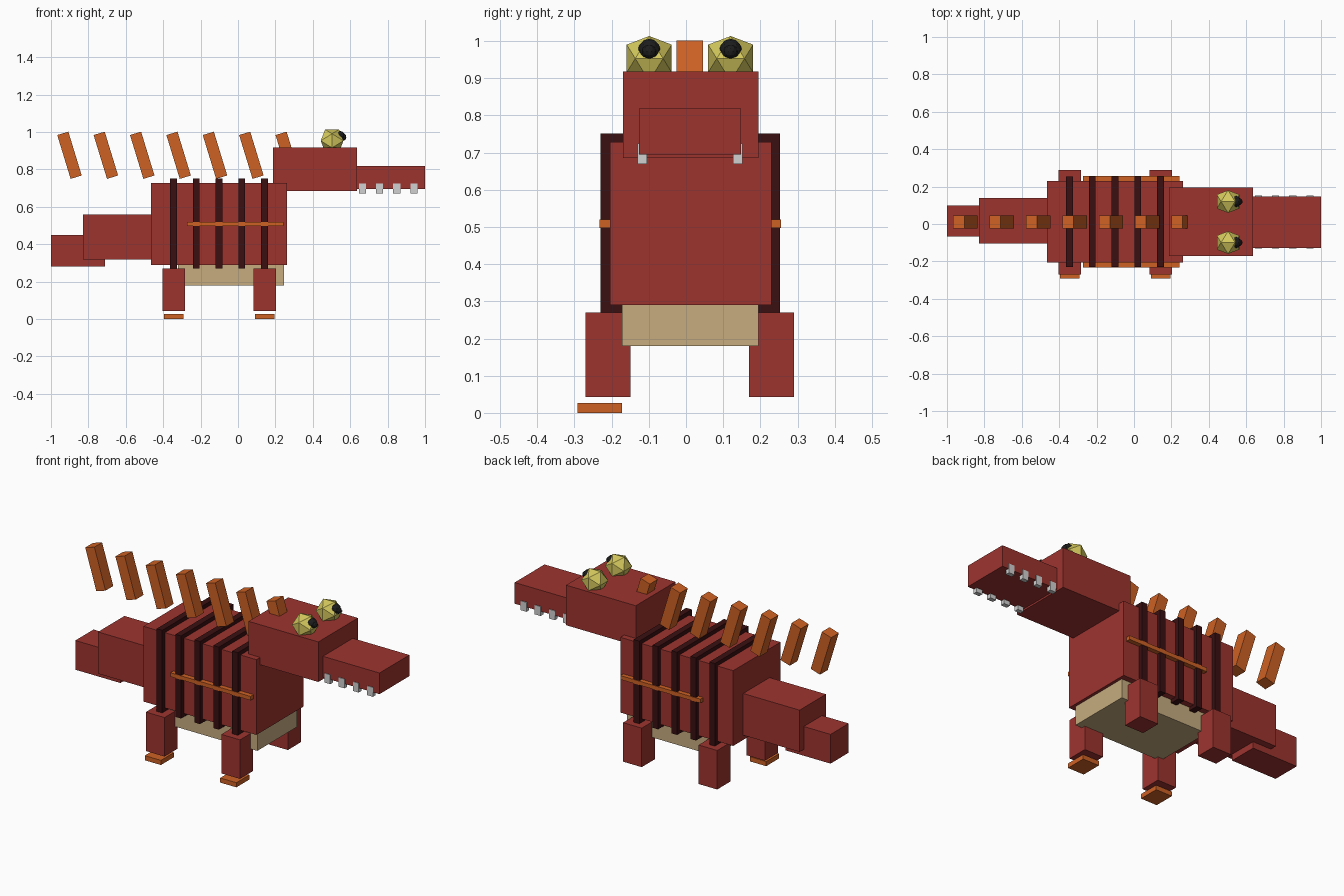
import bpy
import bmesh
from math import radians
from mathutils import Matrix

cube = bpy.data.objects.get("Cube")
if cube:
    bpy.data.objects.remove(cube, do_unlink=True)


def material(name, r, g, b):
    m = bpy.data.materials.new(name)
    m.use_nodes = True
    m.diffuse_color = (r, g, b, 1)
    m.node_tree.nodes["Principled BSDF"].inputs["Base Color"].default_value = (r, g, b, 1)
    return m


RED = material("brick red", 0.34, 0.034, 0.028)
DARK = material("dark maroon", 0.042, 0.005, 0.006)
ORANGE = material("burnt orange", 0.62, 0.12, 0.018)
TAN = material("sand", 0.57, 0.413, 0.216)
YELLOW = material("eye yellow", 0.66, 0.58, 0.11)
BLACK = material("pupil black", 0.012, 0.012, 0.012)
WHITE = material("tooth white", 0.64, 0.64, 0.64)


def add_object(name, bm, mat):
    mesh = bpy.data.meshes.new(name)
    bm.to_mesh(mesh)
    bm.free()
    mesh.materials.append(mat)
    obj = bpy.data.objects.new(name, mesh)
    bpy.context.collection.objects.link(obj)
    return obj


def box(name, mat, xs, ys, zs, tilt=0):
    """Box spanning three ranges, optionally tilted about y."""
    size = [b - a for a, b in (xs, ys, zs)]
    centre = [(a + b) / 2 for a, b in (xs, ys, zs)]
    bm = bmesh.new()
    bmesh.ops.create_cube(bm, size=1, matrix=Matrix.Diagonal((*size, 1)))
    obj = add_object(name, bm, mat)
    obj.location = centre
    obj.rotation_euler.y = radians(tilt)
    return obj


def eyeball(name, mat, radius, centre):
    """Twenty-sided ball with its edges lined up to the axes."""
    phi = (1 + 5 ** 0.5) / 2
    s = radius / (1 + phi * phi) ** 0.5
    bm = bmesh.new()
    for a in (-s, s):
        for b in (-s * phi, s * phi):
            for co in ((a, 0, b), (0, b, a), (b, a, 0)):
                bm.verts.new(co)
    bmesh.ops.convex_hull(bm, input=bm.verts[:])
    bmesh.ops.recalc_face_normals(bm, faces=bm.faces[:])
    add_object(name, bm, mat).location = centre


def ball(name, mat, radius, centre):
    bm = bmesh.new()
    bmesh.ops.create_icosphere(bm, subdivisions=2, radius=radius)
    add_object(name, bm, mat).location = centre


# Trunk, head and tail
box("body", RED, (-0.465, 0.262), (-0.205, 0.23), (0.29, 0.728))
box("belly", TAN, (-0.32, 0.245), (-0.172, 0.195), (0.18, 0.30))
box("head", RED, (0.187, 0.636), (-0.17, 0.195), (0.685, 0.918))
box("snout", RED, (0.62, 1.0), (-0.127, 0.148), (0.695, 0.818))
box("tail_base", RED, (-0.828, -0.45), (-0.105, 0.138), (0.317, 0.56))
box("tail_tip", RED, (-1.0, -0.71), (-0.068, 0.099), (0.28, 0.45))

# Bands around the body
for i in range(5):
    x = -0.345 + i * 0.1217
    box(f"rib_{i + 1}", DARK, (x - 0.018, x + 0.018), (-0.23, 0.253), (0.27, 0.751))

# Side strips
for side, ys in (("right", (-0.233, -0.2)), ("left", (0.225, 0.256))):
    box(f"side_strip_{side}", ORANGE, (-0.272, 0.244), ys, (0.497, 0.52))

# Legs, with foot plates on the right side only
for end, x in (("back", -0.344), ("front", 0.142)):
    for side, ys in (("right", (-0.27, -0.149)), ("left", (0.17, 0.29))):
        box(f"{end}_leg_{side}", RED, (x - 0.06, x + 0.06), ys, (0.043, 0.27))
    box(f"{end}_foot_right", ORANGE, (x - 0.052, x + 0.052), (-0.292, -0.172), (0, 0.027))

# Leaning back spikes
for i in range(7):
    x = -0.901 + i * 0.1945
    box(f"spike_{i + 1}", ORANGE, (x - 0.031, x + 0.031), (-0.025, 0.046),
        (0.753, 0.998), tilt=-17)

# Teeth along both sides of the snout
for side, ys in (("right", (-0.13, -0.105)), ("left", (0.127, 0.152))):
    for i in range(4):
        x = 0.647 + i * 0.0915
        box(f"tooth_{side}_{i + 1}", WHITE, (x, x + 0.038), ys, (0.67, 0.724))

# Eyes
for side, y in (("right", -0.099), ("left", 0.12)):
    eyeball(f"eye_{side}", YELLOW, 0.0711, (0.503, y, 0.953))
    ball(f"pupil_{side}", BLACK, 0.031, (0.542, y, 0.975))
    ball(f"pupil_tip_{side}", BLACK, 0.02, (0.56, y, 0.972))
